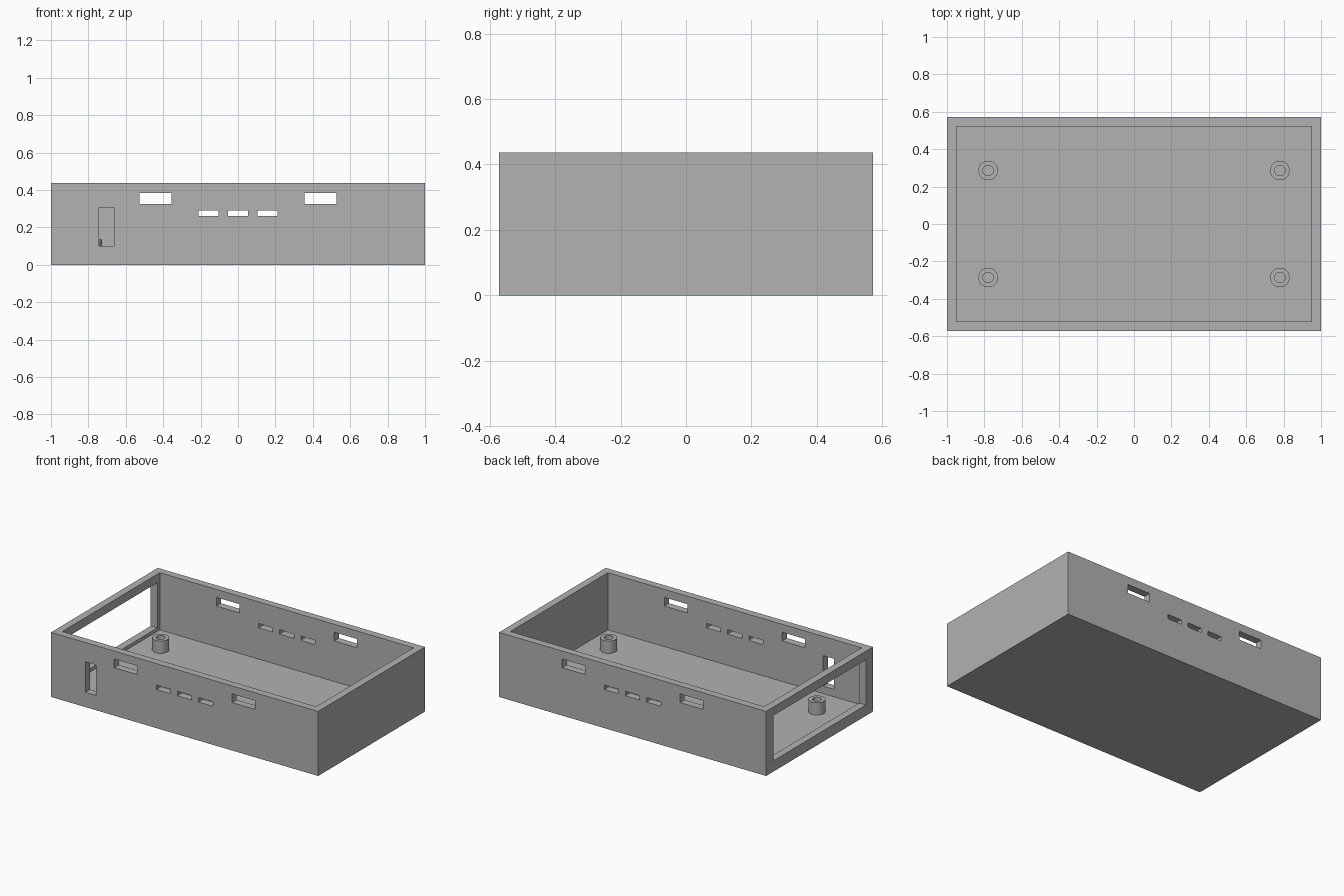
import bpy
import bmesh
from math import tau
from mathutils import Matrix, Vector

old = bpy.data.objects.get("Cube")
if old:
    bpy.data.objects.remove(old, do_unlink=True)

HX, HY, HEIGHT, WALL = 1.0, 0.571, 0.437, 0.05
BOSS_TOP = 0.134

grey = bpy.data.materials.new("mid_grey_plastic")
grey.use_nodes = True
grey.diffuse_color = (0.445, 0.445, 0.445, 1)
grey.node_tree.nodes["Principled BSDF"].inputs["Base Color"].default_value = grey.diffuse_color


def make_object(name, bm):
    mesh = bpy.data.meshes.new(name)
    bm.to_mesh(mesh)
    bm.free()
    mesh.materials.append(grey)
    obj = bpy.data.objects.new(name, mesh)
    bpy.context.collection.objects.link(obj)
    return obj


def box(name, x0, x1, y0, y1, z0, z1):
    lo, hi = Vector((x0, y0, z0)), Vector((x1, y1, z1))
    bm = bmesh.new()
    bmesh.ops.create_cube(bm, size=1, matrix=Matrix.Translation((lo + hi) / 2)
                          @ Matrix.Diagonal((*(hi - lo), 1)))
    return make_object(name, bm)


def cut(target, *bounds):
    cutter = box("cutter", *bounds)
    cutter.hide_render = True
    mod = target.modifiers.new("opening", "BOOLEAN")
    mod.operation = "DIFFERENCE"
    mod.solver = "EXACT"
    mod.object = cutter
    bpy.context.view_layer.objects.active = target
    bpy.ops.object.modifier_apply(modifier=mod.name)
    bpy.data.objects.remove(cutter, do_unlink=True)


# Open-topped tray
case = box("case_tray", -HX, HX, -HY, HY, 0, HEIGHT)
cut(case, -HX + WALL, HX - WALL, -HY + WALL, HY - WALL, WALL, 1)

# Vent and port slots running through both long walls
for x in (-0.441, 0.441):
    cut(case, x - 0.086, x + 0.086, -1, 1, 0.324, 0.383)
for x in (-0.158, 0, 0.158):
    cut(case, x - 0.053, x + 0.053, -1, 1, 0.261, 0.291)

# Upright slot in the front wall only
cut(case, -0.743, -0.662, -1, -0.4, 0.1, 0.307)

# Large window in the right end wall
cut(case, -1.2, -0.9, -0.495, 0.495, 0.073, 0.379)


# Hollow screw posts on the floor
def screw_post(name, x, y, outer=0.052, inner=0.028):
    bm = bmesh.new()
    profile = [(outer, WALL), (outer, BOSS_TOP), (inner, BOSS_TOP), (inner, WALL)]
    verts = [bm.verts.new((r, 0, z)) for r, z in profile]
    edges = [bm.edges.new(pair) for pair in zip(verts, verts[1:])]
    bmesh.ops.spin(bm, geom=verts + edges, axis=(0, 0, 1), cent=(0, 0, 0),
                   angle=tau, steps=40)
    bmesh.ops.remove_doubles(bm, verts=bm.verts, dist=0.0001)
    bmesh.ops.recalc_face_normals(bm, faces=bm.faces)
    # Make sure the rim faces upward
    rim = [f for f in bm.faces if abs(f.normal.z) > 0.9]
    if rim[0].normal.z < 0:
        bmesh.ops.reverse_faces(bm, faces=bm.faces)
    post = make_object(name, bm)
    post.location = (x, y, 0)
    bpy.ops.object.select_all(action="DESELECT")
    post.select_set(True)
    bpy.context.view_layer.objects.active = post
    bpy.ops.object.shade_smooth_by_angle()


for end, y in (("front", -0.286), ("back", 0.286)):
    for side, x in (("right", -0.78), ("left", 0.78)):
        screw_post(f"screw_post_{end}_{side}", x, y)
